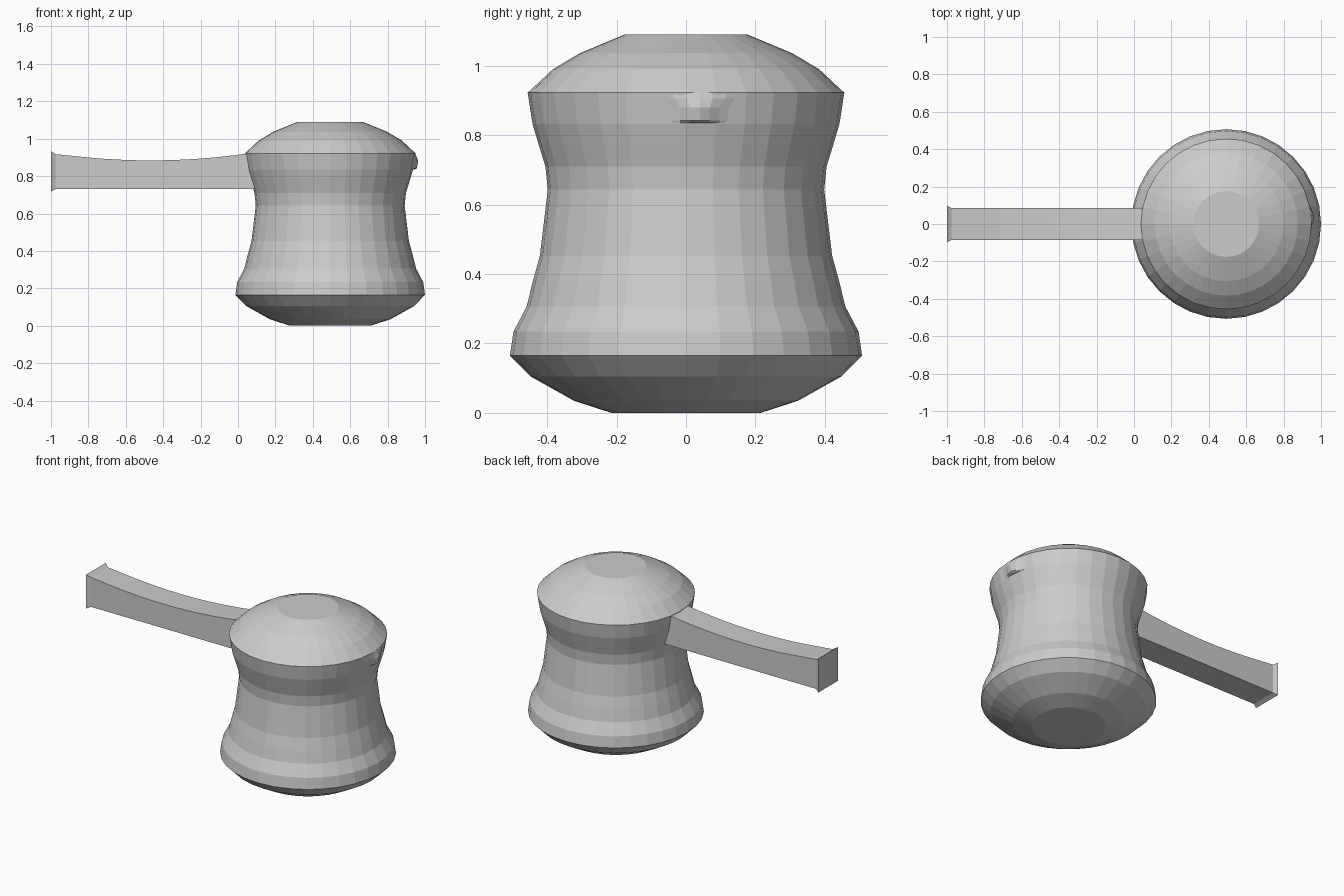
import bpy, bmesh
from math import sin, cos, pi

if "Cube" in bpy.data.objects:
    bpy.data.objects.remove(bpy.data.objects["Cube"])

CX = 0.493      # body axis
SIDES = 32


def make_object(name, verts, faces):
    mesh = bpy.data.meshes.new(name)
    mesh.from_pydata(verts, [], faces)
    bm = bmesh.new()
    bm.from_mesh(mesh)
    bmesh.ops.recalc_face_normals(bm, faces=bm.faces)
    bm.to_mesh(mesh)
    bm.free()
    obj = bpy.data.objects.new(name, mesh)
    bpy.context.collection.objects.link(obj)
    return obj


def skin(name, rings):
    """Join equal-sized rings of points and cap both ends."""
    n = len(rings[0])
    verts = [p for ring in rings for p in ring]
    faces = [(i * n + j, i * n + (j + 1) % n, (i + 1) * n + (j + 1) % n, (i + 1) * n + j)
             for i in range(len(rings) - 1) for j in range(n)]
    faces += [tuple(range(n)), tuple(range(len(verts) - n, len(verts)))]
    return make_object(name, verts, faces)


def circle(r, z):
    return [(CX + r * cos(2 * pi * k / SIDES), r * sin(2 * pi * k / SIDES), z)
            for k in range(SIDES)]


# Waisted pot body with chamfered base and domed lid, (radius, height)
profile = [(0.215, 0), (0.323, 0.035), (0.448, 0.105), (0.507, 0.165),
           (0.497, 0.234), (0.459, 0.306), (0.441, 0.38), (0.421, 0.452),
           (0.398, 0.643), (0.405, 0.71), (0.425, 0.775), (0.442, 0.832),
           (0.456, 0.922), (0.383, 0.99), (0.306, 1.036), (0.176, 1.09)]
skin("pot_body", [circle(r, z) for r, z in profile])

# Straight handle with a sagging top and flared end
sections = [(-1.0, 0.098, 0.718, 0.933), (-0.975, 0.085, 0.73, 0.917)]
for k in range(1, 13):
    x = -0.975 + k * 1.035 / 12
    sections.append((x, 0.085, 0.73, 0.884 + 0.036 * ((x + 0.465) / 0.51) ** 2))
sections.append((0.13, 0.085, 0.73, 0.90))
skin("handle", [[(x, -w, lo), (x, w, lo), (x, w, hi), (x, -w, hi)]
                for x, w, lo, hi in sections])

# Small pouring lip pulled out of the rim opposite the handle
lip = [(0.012, 0.835), (0.024, 0.842), (0.026, 0.88), (0.012, 0.905), (0.002, 0.922)]
rings = []
for out, z in lip:
    r = 0.442 + 0.014 * (z - 0.832) / 0.09
    half = 0.11 if z > 0.9 else 0.085
    front = []
    for k in range(7):
        y = 0.04 + half * (k / 3 - 1)
        bulge = out * cos(pi / 2 * (k / 3 - 1)) ** 2
        front.append((CX + (r * r - y * y) ** 0.5 - 0.003 + bulge, y, z))
    back = [(0.85, 0.04 + half, z), (0.85, 0.04 - half, z)]
    rings.append(front + back)
skin("pouring_lip", rings)
